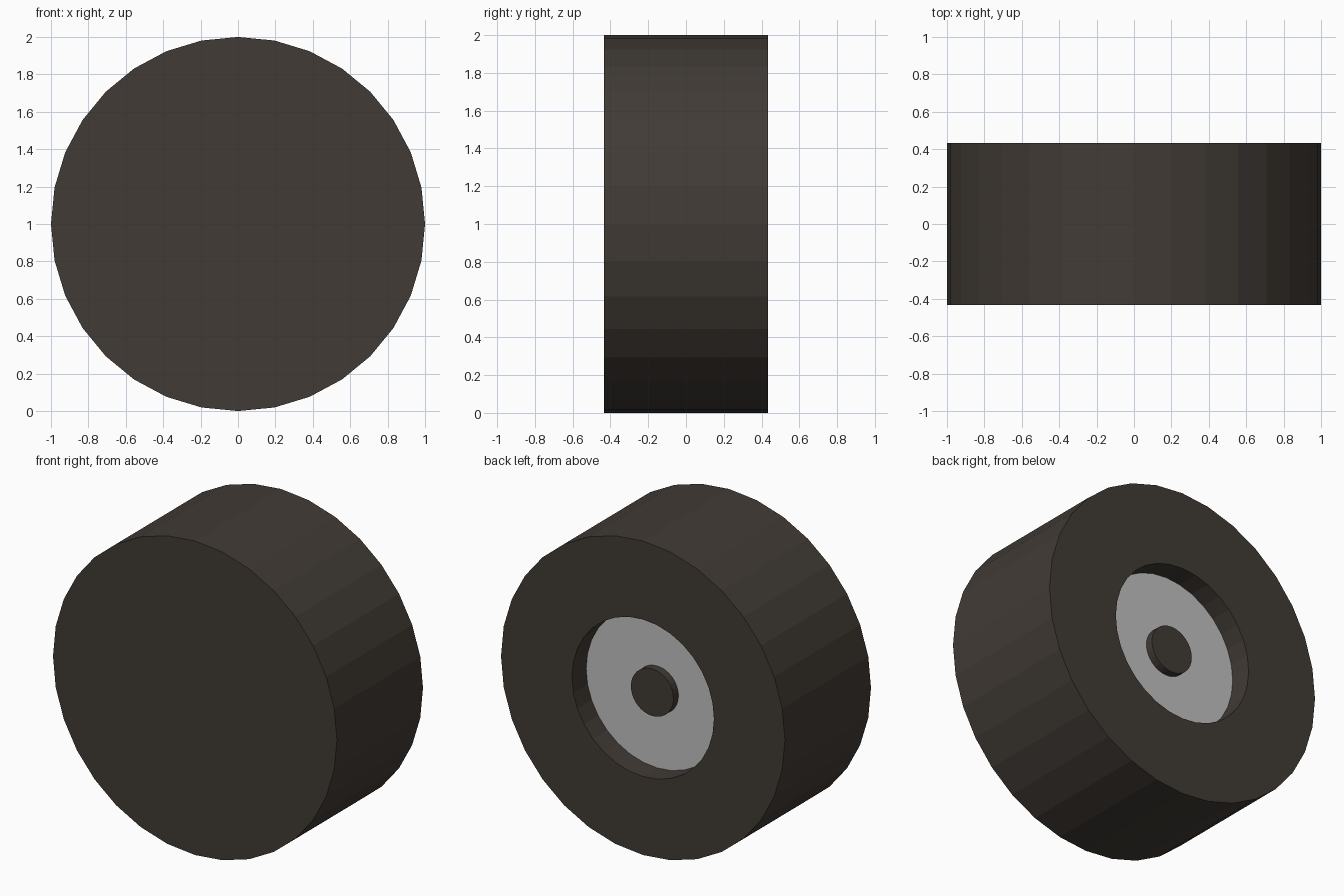
import bpy
import bmesh
from math import cos, sin, tau

cube = bpy.data.objects.get("Cube")
if cube:
    bpy.data.objects.remove(cube)

SIDES = 32
HALF = 0.433        # half the tyre width
DISC_Y = 0.29       # plane of the recessed rim disc


def material(name, colour):
    mat = bpy.data.materials.new(name)
    mat.use_nodes = True
    mat.diffuse_color = colour
    bsdf = mat.node_tree.nodes["Principled BSDF"]
    bsdf.inputs["Base Color"].default_value = colour
    bsdf.inputs["Roughness"].default_value = 0.8
    return mat


def lathe(name, profile, mat, cap_start=False, cap_end=False):
    """Revolve (radius, y) points about the wheel axle."""
    bm = bmesh.new()
    angles = [tau * i / SIDES for i in range(SIDES)]
    rings = [[bm.verts.new((r * cos(a), y, 1 + r * sin(a))) for a in angles]
             for r, y in profile]
    for a, b in zip(rings, rings[1:]):
        for i in range(SIDES):
            j = (i + 1) % SIDES
            bm.faces.new((a[i], a[j], b[j], b[i]))
    if cap_start:
        bm.faces.new(rings[0])
    if cap_end:
        bm.faces.new(rings[-1][::-1])
    mesh = bpy.data.meshes.new(name)
    bm.to_mesh(mesh)
    bm.free()
    mesh.materials.append(mat)
    obj = bpy.data.objects.new(name, mesh)
    bpy.context.collection.objects.link(obj)
    return obj


rubber = material("dark rubber", (0.053, 0.044, 0.036, 1))
metal = material("light grey metal", (0.53, 0.53, 0.53, 1))

# Tyre: closed front, tread, back wall and recess wall
lathe("tyre", [(1, -HALF), (1, HALF), (0.5, HALF), (0.5, DISC_Y)],
      rubber, cap_start=True)

# Flat ring at the bottom of the recess
lathe("rim_disc", [(0.5, DISC_Y), (0.15, DISC_Y)], metal)

# Short axle hub standing out of the disc
lathe("axle_hub", [(0.15, DISC_Y), (0.15, DISC_Y + 0.05)],
      rubber, cap_end=True)
